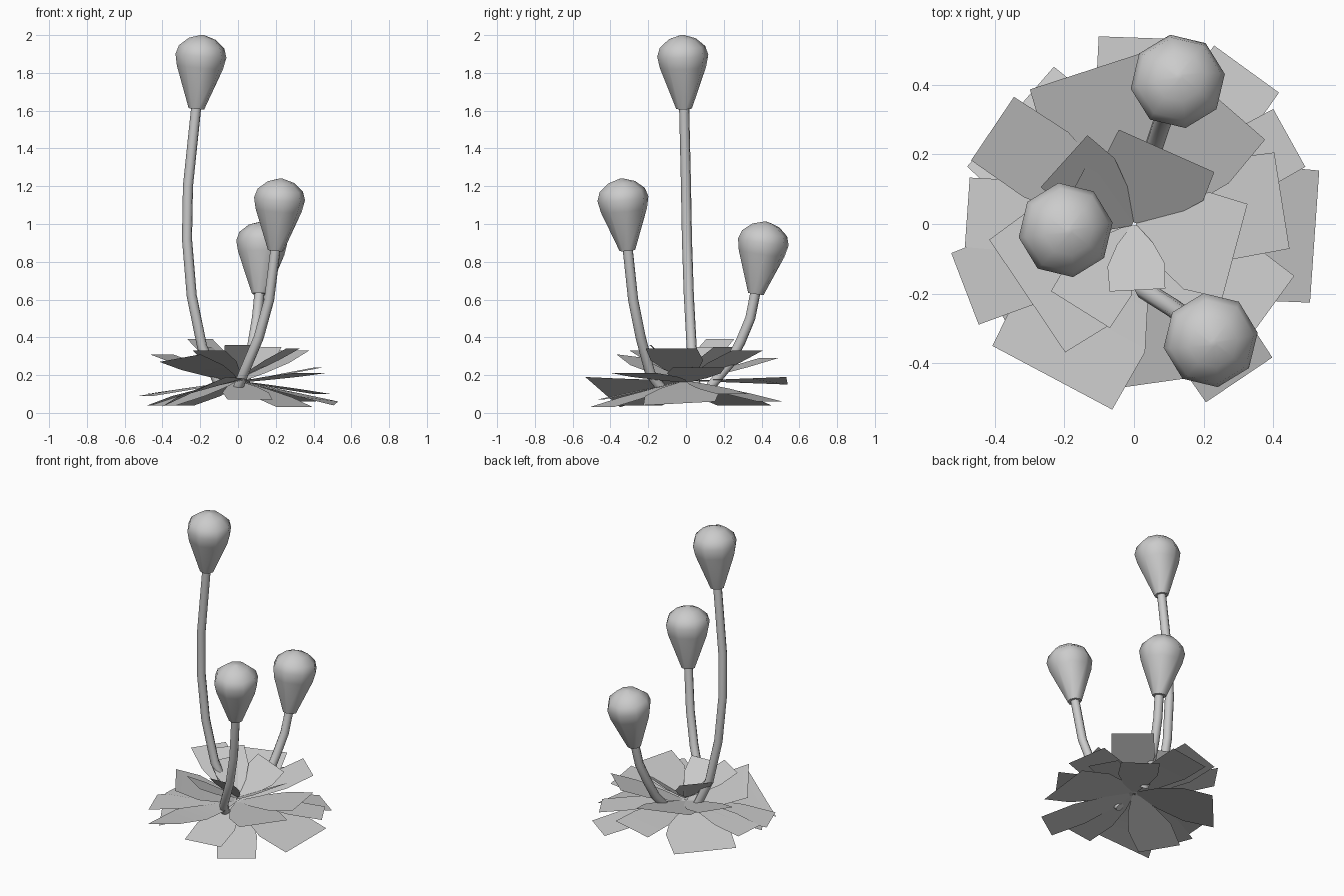
import bpy
import math
from mathutils import Vector

if "Cube" in bpy.data.objects:
    bpy.data.objects.remove(bpy.data.objects["Cube"], do_unlink=True)

grey = bpy.data.materials.new("plain_grey")
grey.use_nodes = True
grey.diffuse_color = (0.6, 0.6, 0.6, 1)
grey.node_tree.nodes["Principled BSDF"].inputs["Base Color"].default_value = grey.diffuse_color


def make_object(name, verts, faces, sharp_angle):
    mesh = bpy.data.meshes.new(name)
    mesh.from_pydata(verts, [], faces)
    mesh.materials.append(grey)
    obj = bpy.data.objects.new(name, mesh)
    bpy.context.collection.objects.link(obj)
    bpy.ops.object.select_all(action="DESELECT")
    obj.select_set(True)
    bpy.context.view_layer.objects.active = obj
    bpy.ops.object.shade_smooth_by_angle(angle=math.radians(sharp_angle))
    return obj


def loft(name, rings, sharp_angle):
    """Skin a list of (centre, axis, radius) rings with eight sides and capped ends."""
    verts, faces, sides = [], [], 8
    for centre, axis, radius in rings:
        across = Vector((0, 1, 0)).cross(axis).normalized()
        along = axis.cross(across).normalized()
        for i in range(sides):
            a = math.tau * (i + 0.2) / sides
            verts.append(centre + radius * (math.cos(a) * across + math.sin(a) * along))
    for k in range(len(rings) - 1):
        for i in range(sides):
            j = (i + 1) % sides
            faces.append((k * sides + i, k * sides + j, (k + 1) * sides + j, (k + 1) * sides + i))
    faces.append(tuple(reversed(range(sides))))
    faces.append(tuple(range(len(verts) - sides, len(verts))))
    return make_object(name, verts, faces, sharp_angle)


def leaf(name, angle, reach, width, tip, twist, base, bow):
    """Bent sheet that starts narrow at the middle and ends in a broad square tip."""
    a = math.radians(angle)
    out, side = Vector((math.cos(a), math.sin(a), 0)), Vector((-math.sin(a), math.cos(a), 0))
    verts, faces = [], []
    for t, spread in ((0.02, 0.1), (0.3, 0.65), (0.62, 1.03), (1, 1)):
        z = base + (tip - base) * t + bow * 4 * t * (1 - t)
        for s in (-0.5, 0.5):
            p = out * reach * t + side * (s * width * spread)
            verts.append(p + Vector((0, 0, z + twist * s * t)))
    for k in range(0, 6, 2):
        faces.append((k, k + 2, k + 3, k + 1))
    make_object(name, verts, faces, 40)


# Leaves in three tiers: direction in degrees, reach, width, tip height, tip twist
lower = [(88, .535, .24, .17, -.04), (54, .55, .23, .06, 0), (29, .51, .19, .1, 0),
         (-4, .52, .38, .05, .02), (-56, .54, .23, .03, 0), (-118, .5, .39, .11, .16),
         (-159, .52, .22, .09, 0), (176, .48, .2, .1, 0), (139, .47, .38, .04, 0),
         (-82, .46, .24, .07, 0), (-149, .46, .26, .04, 0)]
middle = [(146, .49, .22, .31, 0), (108, .46, .33, .29, 0), (49, .43, .25, .33, 0),
          (9, .43, .28, .24, 0), (-36, .46, .3, .21, 0), (-146, .37, .39, .29, .04)]
upper = [(-15, .3, .28, .34, 0), (66, .23, .3, .35, 0), (138, .27, .2, .39, 0),
         (-122, .29, .2, .33, 0), (-87, .19, .16, .36, 0), (152, .2, .16, .35, 0)]
for tier, leaves, base, bow in (("lower", lower, .17, 0), ("middle", middle, .16, 0),
                                ("upper", upper, .18, 0)):
    for i, shape in enumerate(leaves):
        leaf(f"{tier}_leaf_{i + 1}", *shape, base, bow)

# Stalk paths, each followed by the top point of its bud
stalks = {
    "tall": [(-.1, .05, .15), (-.19, .03, .35), (-.245, .015, .62), (-.27, .005, .92),
             (-.265, 0, 1.2), (-.22, -.01, 1.63), (-.187, -.02, 2)],
    "front": [(0, -.13, .13), (.03, -.19, .21), (.11, -.24, .4), (.165, -.28, .6),
              (.2, -.31, .88), (.228, -.343, 1.24)],
    "back": [(.03, .13, .14), (.06, .23, .26), (.08, .29, .38), (.1, .34, .5),
             (.115, .37, .65), (.13, .425, 1.012)],
}
bud_profile = [(0, .042), (.56, .124), (.72, .137), (.84, .122), (.95, .072), (1, .01)]
for name, path in stalks.items():
    points = [Vector(p) for p in path]
    top, stem = points[-1], points[:-1]
    rings = []
    for i, p in enumerate(stem):
        axis = (points[i + 1] - points[max(i - 1, 0)]).normalized()
        rings.append((p, axis, .027))
    loft(name + "_stalk", rings, 50)

    # Pear-shaped bud continuing the stalk
    root = stem[-1] - Vector((0, 0, .02))
    axis = top - root
    loft(name + "_bud", [(root + axis * t, axis.normalized(), r) for t, r in bud_profile], 60)
